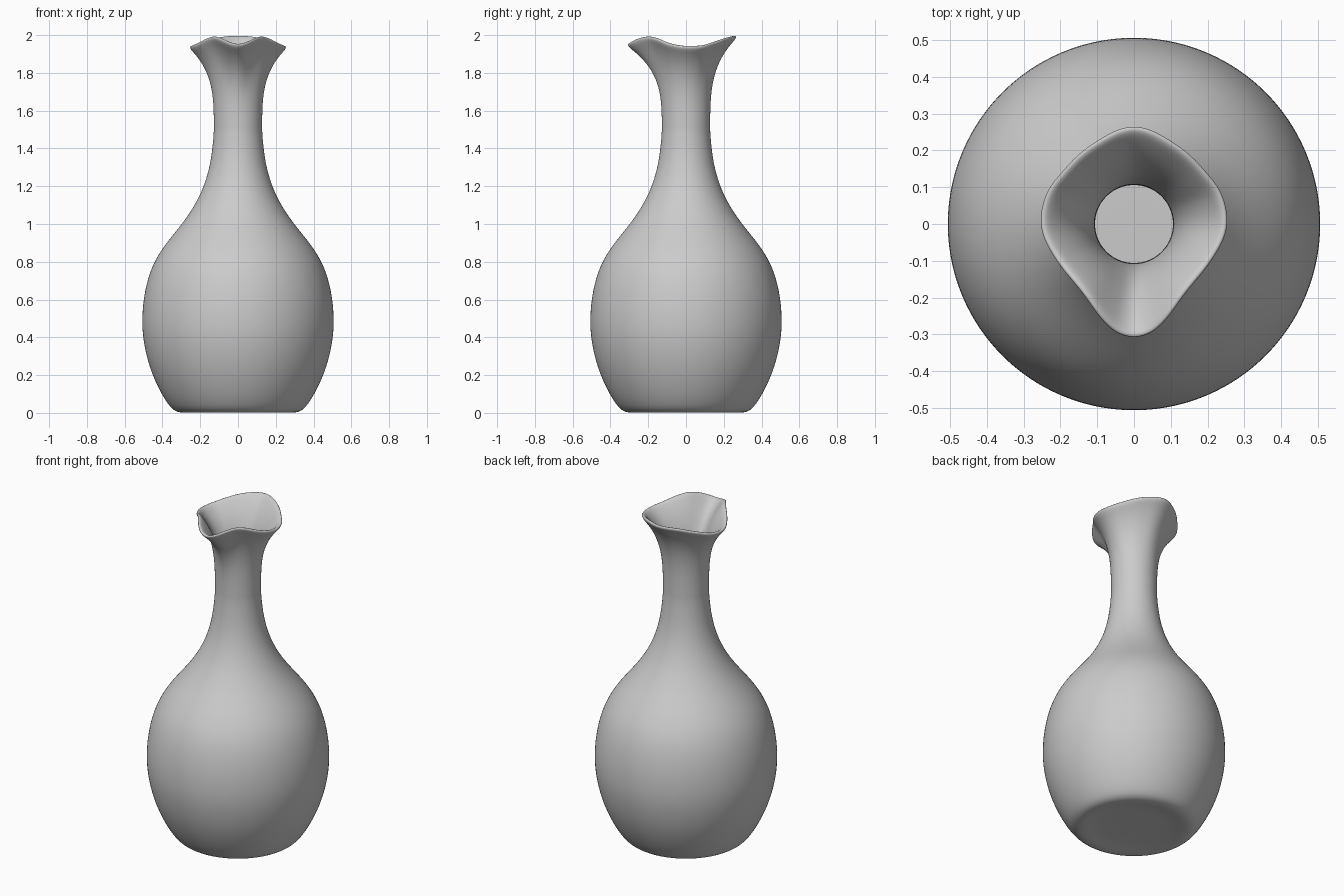
import bpy, bmesh, math

cube = bpy.data.objects.get("Cube")
if cube:
    bpy.data.objects.remove(cube)

SEGMENTS = 64
NECK_Z, NECK_R = 1.48, 0.128
FLARE_ROWS = 14

# Round body: radius, height from the slightly recessed foot to the neck
BODY = [(0.12, 0.014), (0.21, 0.012), (0.255, 0.005), (0.295, 0.0), (0.332, 0.007),
        (0.365, 0.036), (0.418, 0.12), (0.474, 0.25), (0.504, 0.39), (0.509, 0.49),
        (0.502, 0.6), (0.477, 0.72), (0.435, 0.82), (0.372, 0.91), (0.288, 1.01),
        (0.218, 1.115), (0.168, 1.23), (0.14, 1.35)]

# Wavy rim: degrees away from the spout, radius, height
RIM = [(0, 0.316, 1.943), (10, 0.306, 1.955), (21, 0.276, 1.977), (33, 0.247, 1.987),
       (47, 0.235, 1.977), (66, 0.241, 1.952), (88, 0.26, 1.935), (110, 0.259, 1.938),
       (128, 0.248, 1.956), (155, 0.254, 1.981), (180, 0.273, 1.989)]


def rim_at(angle):
    """Smoothly interpolated rim radius and height, mirrored left to right."""
    a = abs((angle + 180) % 360 - 180)
    keys = [(-RIM[1][0], RIM[1][1], RIM[1][2])] + RIM
    keys.append((360 - RIM[-2][0], RIM[-2][1], RIM[-2][2]))
    i = 1
    while i < len(keys) - 3 and a > keys[i + 1][0]:
        i += 1
    p0, p1, p2, p3 = keys[i - 1:i + 3]
    h = p2[0] - p1[0]
    t = (a - p1[0]) / h
    result = []
    for c in (1, 2):
        m1 = (p2[c] - p0[c]) / (p2[0] - p0[0]) * h
        m2 = (p3[c] - p1[c]) / (p3[0] - p1[0]) * h
        result.append((2*t**3 - 3*t**2 + 1) * p1[c] + (t**3 - 2*t**2 + t) * m1
                      + (3*t**2 - 2*t**3) * p2[c] + (t**3 - t**2) * m2)
    return result


bm = bmesh.new()


def add_ring(point):
    """Ring of vertices; point(degrees) gives radius and height."""
    ring = []
    for i in range(SEGMENTS):
        deg = 360 * i / SEGMENTS
        r, z = point(deg)
        a = math.radians(deg)
        ring.append(bm.verts.new((r * math.sin(a), -r * math.cos(a), z)))
    return ring


def flare(s):
    """Neck section that opens gradually into the rim shape."""
    def point(deg):
        rim_r, rim_z = rim_at(deg)
        return NECK_R + (rim_r - NECK_R) * s**3.6, NECK_Z + (rim_z - NECK_Z) * s
    return point


# Outer skin, with every face turned outward
rings = [add_ring(lambda deg, p=p: p) for p in BODY]
rings += [add_ring(flare(i / FLARE_ROWS)) for i in range(FLARE_ROWS + 1)]
for low, high in zip(rings, rings[1:]):
    for i in range(SEGMENTS):
        j = (i + 1) % SEGMENTS
        bm.faces.new((low[i], low[j], high[j], high[i]))

# Closed foot
centre = bm.verts.new((0, 0, 0.014))
for i in range(SEGMENTS):
    bm.faces.new((centre, rings[0][(i + 1) % SEGMENTS], rings[0][i]))

mesh = bpy.data.meshes.new("carafe")
bm.to_mesh(mesh)
bm.free()
carafe = bpy.data.objects.new("carafe", mesh)
bpy.context.collection.objects.link(carafe)
for poly in mesh.polygons:
    poly.use_smooth = True

# Hollow wall, thickened inward, with a rounded lip
wall = carafe.modifiers.new("wall", 'SOLIDIFY')
wall.thickness = 0.022
wall.offset = -1
rounding = carafe.modifiers.new("rounding", 'SUBSURF')
rounding.levels = rounding.render_levels = 2

# Plain grey glaze
glaze = bpy.data.materials.new("grey glaze")
glaze.use_nodes = True
colour = (0.6, 0.6, 0.6, 1)
glaze.diffuse_color = colour
glaze.node_tree.nodes["Principled BSDF"].inputs["Base Color"].default_value = colour
mesh.materials.append(glaze)
